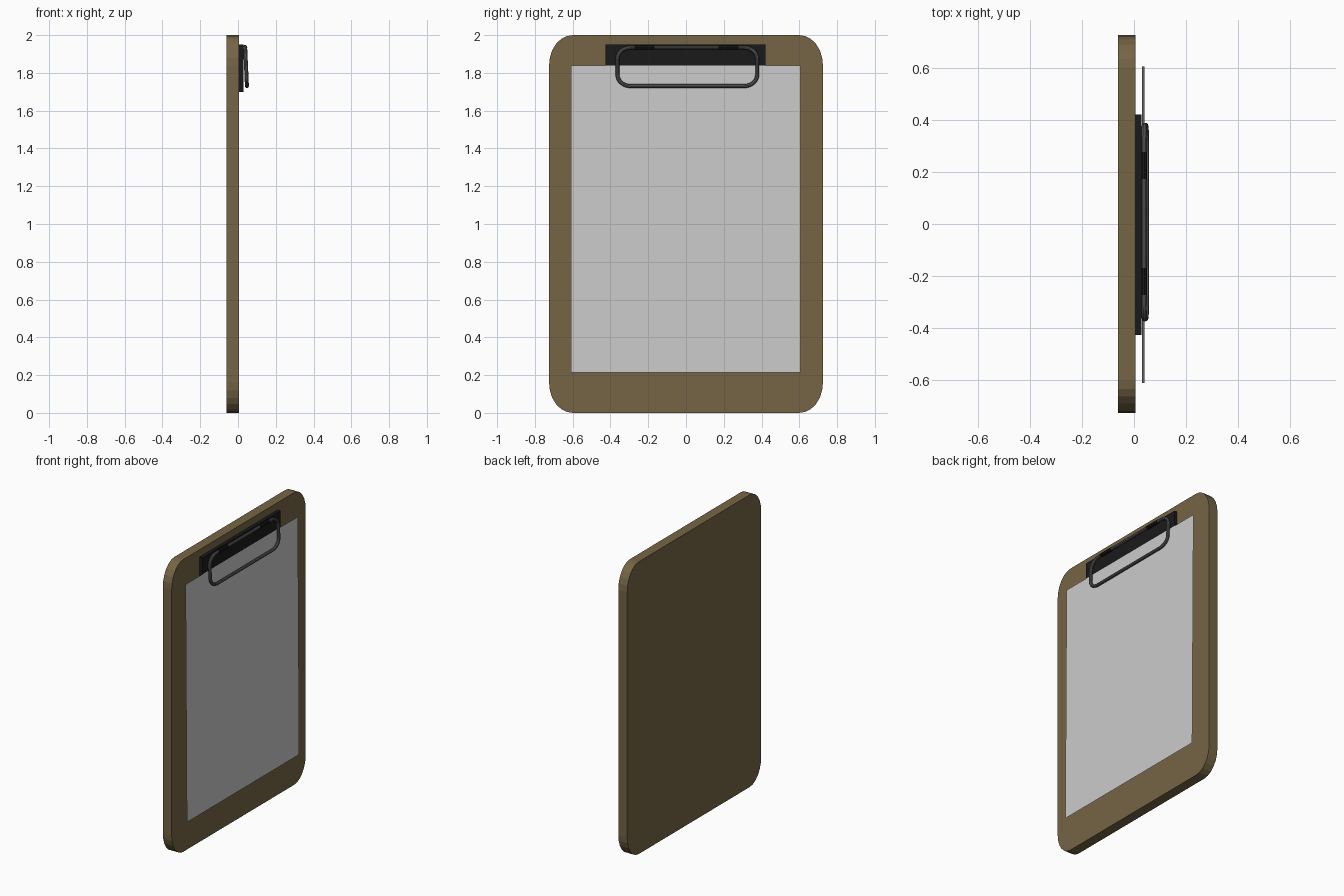
import bpy, bmesh, math
from mathutils import Vector

if "Cube" in bpy.data.objects:
    bpy.data.objects.remove(bpy.data.objects["Cube"])


def material(name, rgb):
    m = bpy.data.materials.new(name)
    m.diffuse_color = (*rgb, 1)
    m.use_nodes = True
    m.node_tree.nodes["Principled BSDF"].inputs["Base Color"].default_value = m.diffuse_color
    return m


def rounded_loop(y0, y1, z0, z1, ry, rz, n):
    """Rounded rectangle outline as (y, z) points."""
    pts = []
    corners = [(y1 - ry, z1 - rz), (y0 + ry, z1 - rz), (y0 + ry, z0 + rz), (y1 - ry, z0 + rz)]
    for q, (cy, cz) in enumerate(corners):
        for i in range(n + 1):
            a = math.pi / 2 * (q + i / n)
            pts.append((cy + ry * math.cos(a), cz + rz * math.sin(a)))
    return pts


def finish(name, bm, mat=None):
    bmesh.ops.recalc_face_normals(bm, faces=bm.faces)
    me = bpy.data.meshes.new(name)
    bm.to_mesh(me)
    bm.free()
    ob = bpy.data.objects.new(name, me)
    bpy.context.collection.objects.link(ob)
    if mat:
        me.materials.append(mat)
    return ob


def slab(name, outline, x0, x1, mat):
    """Extrude a (y, z) outline along x."""
    bm = bmesh.new()
    face = bm.faces.new([bm.verts.new((x0, y, z)) for y, z in outline])
    ext = bmesh.ops.extrude_face_region(bm, geom=[face])["geom"]
    bmesh.ops.translate(bm, vec=(x1 - x0, 0, 0),
                        verts=[v for v in ext if isinstance(v, bmesh.types.BMVert)])
    return finish(name, bm, mat)


def tube(name, path, radius, mat, cyclic=False, sides=10):
    """Round wire along a path."""
    cu = bpy.data.curves.new(name, "CURVE")
    cu.dimensions = "3D"
    cu.bevel_depth = radius
    cu.bevel_resolution = sides // 2 - 2
    cu.use_fill_caps = not cyclic
    sp = cu.splines.new("POLY")
    sp.points.add(len(path) - 1)
    for p, co in zip(sp.points, path):
        p.co = (*co, 1)
    sp.use_cyclic_u = cyclic
    cu.materials.append(mat)
    ob = bpy.data.objects.new(name, cu)
    bpy.context.collection.objects.link(ob)
    bpy.ops.object.select_all(action="DESELECT")
    ob.select_set(True)
    bpy.context.view_layer.objects.active = ob
    bpy.ops.object.convert(target="MESH")
    bpy.ops.object.shade_smooth_by_angle()


wood = material("wood", (0.18, 0.13, 0.06))
black = material("black", (0.01, 0.01, 0.01))
steel = material("steel", (0.12, 0.12, 0.12))

# Backing board with rounded corners
slab("board", rounded_loop(-0.725, 0.725, 0, 2, 0.125, 0.16, 6), -0.062, 0.005, wood)

# Clip base plate
slab("clip_plate", [(-0.425, 1.70), (0.42, 1.70), (0.42, 1.95), (-0.425, 1.95)], 0.005, 0.028, black)

# Paper: one thin sheet, very slightly tilted
bm = bmesh.new()
bm.faces.new([bm.verts.new(c) for c in [(0.04, -0.61, 0.215), (0.04, 0.605, 0.215),
                                        (0.03, 0.605, 1.84), (0.03, -0.61, 1.84)]])
finish("paper", bm)

# Wire clip loop, leaning outwards towards the bottom
loop = rounded_loop(-0.363, 0.377, 1.73, 1.935, 0.07, 0.06, 6)
tube("clip_wire", [(0.038 + (1.935 - z) * 0.045, y, z) for y, z in loop], 0.0105, steel, cyclic=True)

# Hinge sleeves holding the wire
for side, y in (("left", -0.22), ("right", 0.225)):
    tube("hinge_" + side, [(0.037, y - 0.052, 1.935), (0.037, y + 0.052, 1.935)], 0.0125, black)
